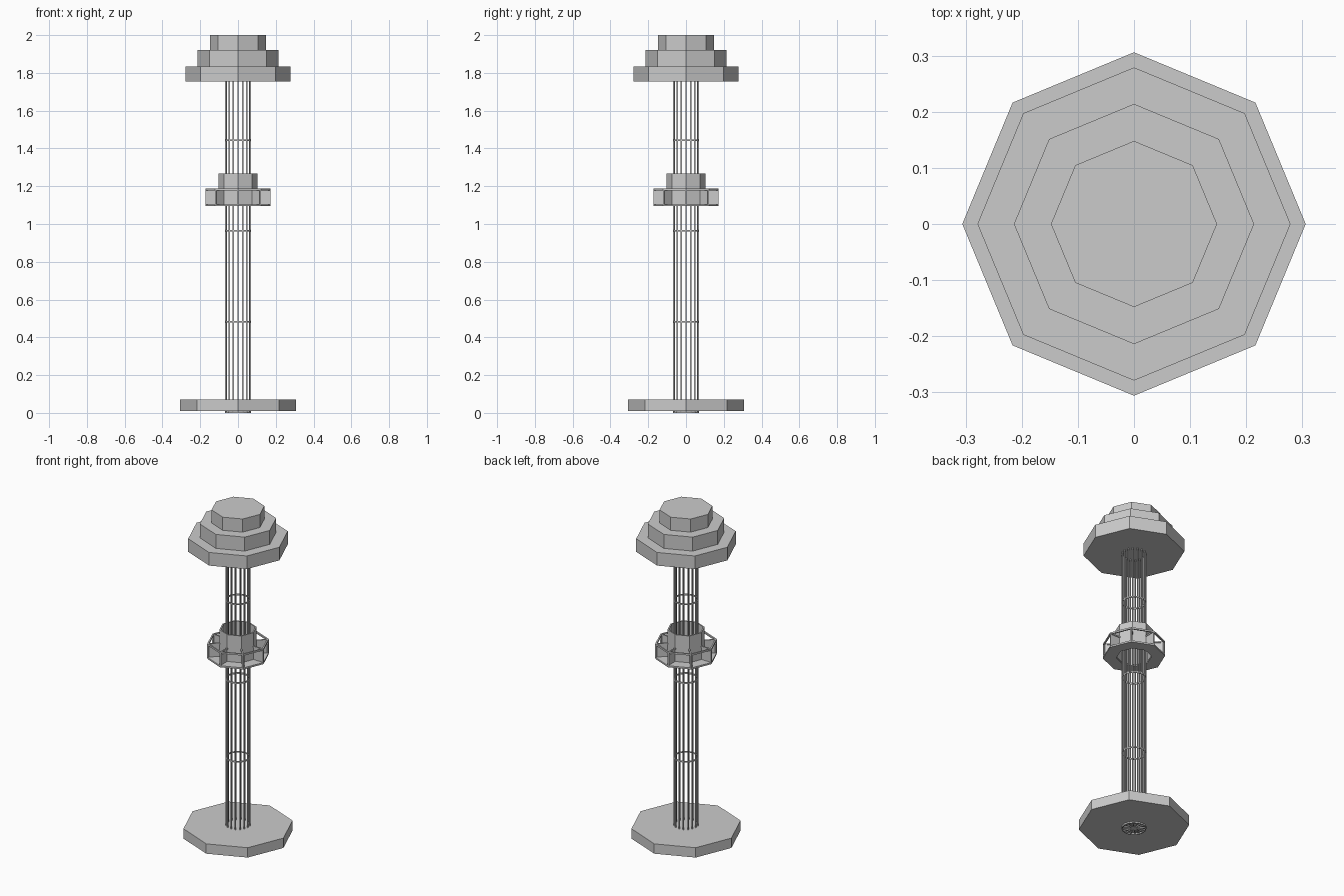
import bpy, bmesh
from math import cos, sin, pi
from mathutils import Vector

if "Cube" in bpy.data.objects:
    bpy.data.objects.remove(bpy.data.objects["Cube"])


def finish(name, bm):
    bmesh.ops.recalc_face_normals(bm, faces=bm.faces)
    me = bpy.data.meshes.new(name)
    bm.to_mesh(me)
    bm.free()
    ob = bpy.data.objects.new(name, me)
    bpy.context.collection.objects.link(ob)
    return ob


def polar(r, i, n, z):
    a = 2 * pi * i / n
    return Vector((r * cos(a), r * sin(a), z))


def prism(name, r, z0, z1, n=8):
    bm = bmesh.new()
    low = [bm.verts.new(polar(r, i, n, z0)) for i in range(n)]
    face = bm.faces.new(low)
    new = bmesh.ops.extrude_face_region(bm, geom=[face], use_keep_orig=True)["geom"]
    for v in new:
        if isinstance(v, bmesh.types.BMVert):
            v.co.z = z1
    return finish(name, bm)


def tube(name, r_in, r_out, z0, z1, n=8):
    bm = bmesh.new()
    rings = [[bm.verts.new(polar(r, i, n, z)) for i in range(n)]
             for r, z in ((r_in, z0), (r_out, z0), (r_out, z1), (r_in, z1))]
    for k in range(4):
        a, b = rings[k], rings[(k + 1) % 4]
        for i in range(n):
            j = (i + 1) % n
            bm.faces.new((a[i], a[j], b[j], b[i]))
    return finish(name, bm)


def bars(name, segments, w):
    """Square bars along each (start, end) segment."""
    bm = bmesh.new()
    for p, q in segments:
        d = q - p
        m = bmesh.ops.create_cube(bm, size=1)["verts"]
        rot = d.to_track_quat('Z', 'Y')
        for v in m:
            v.co = (p + q) / 2 + rot @ Vector((v.co.x * w, v.co.y * w, v.co.z * d.length))
    return finish(name, bm)


# Octagonal foot and stepped cap
prism("base_plate", 0.306, 0.01, 0.07)
for i, (r, z0, z1) in enumerate(((0.279, 1.755, 1.835), (0.214, 1.835, 1.92), (0.148, 1.92, 2.0))):
    prism(f"cap_tier_{i + 1}", r, z0, z1)

# Open lattice shaft: uprights, hoops and the crossed underside
N, R = 16, 0.066
bars("shaft_uprights", [(polar(R, i, N, 0.0), polar(R, i, N, 1.92)) for i in range(N)], 0.006)
for i in range(4):
    z = 0.004 + i * 0.4795
    tube(f"shaft_hoop_{i + 1}", R - 0.003, R + 0.003, z - 0.004, z + 0.004, N)
bars("shaft_foot_spokes", [(polar(R, i, N, 0.005), polar(R, i + N // 2, N, 0.005)) for i in range(N // 2)], 0.006)

# Lookout: cabin wall, deck, radial partitions and railing
tube("cabin_wall", 0.096, 0.104, 1.1, 1.267)
tube("deck_floor", 0.098, 0.172, 1.094, 1.104)
tube("deck_rail", 0.163, 0.172, 1.178, 1.188)
bars("rail_posts", [(polar(0.167, i, 8, 1.1), polar(0.167, i, 8, 1.183)) for i in range(8)], 0.008)
bars("radial_rails", [(polar(0.1, i, 8, 1.183), polar(0.167, i, 8, 1.183)) for i in range(8)], 0.008)
bm = bmesh.new()
for i in range(8):
    bm.faces.new([bm.verts.new(p) for p in (polar(0.1, i, 8, 1.1), polar(0.167, i, 8, 1.1),
                                            polar(0.167, i, 8, 1.183), polar(0.1, i, 8, 1.183))])
finish("deck_partitions", bm)
